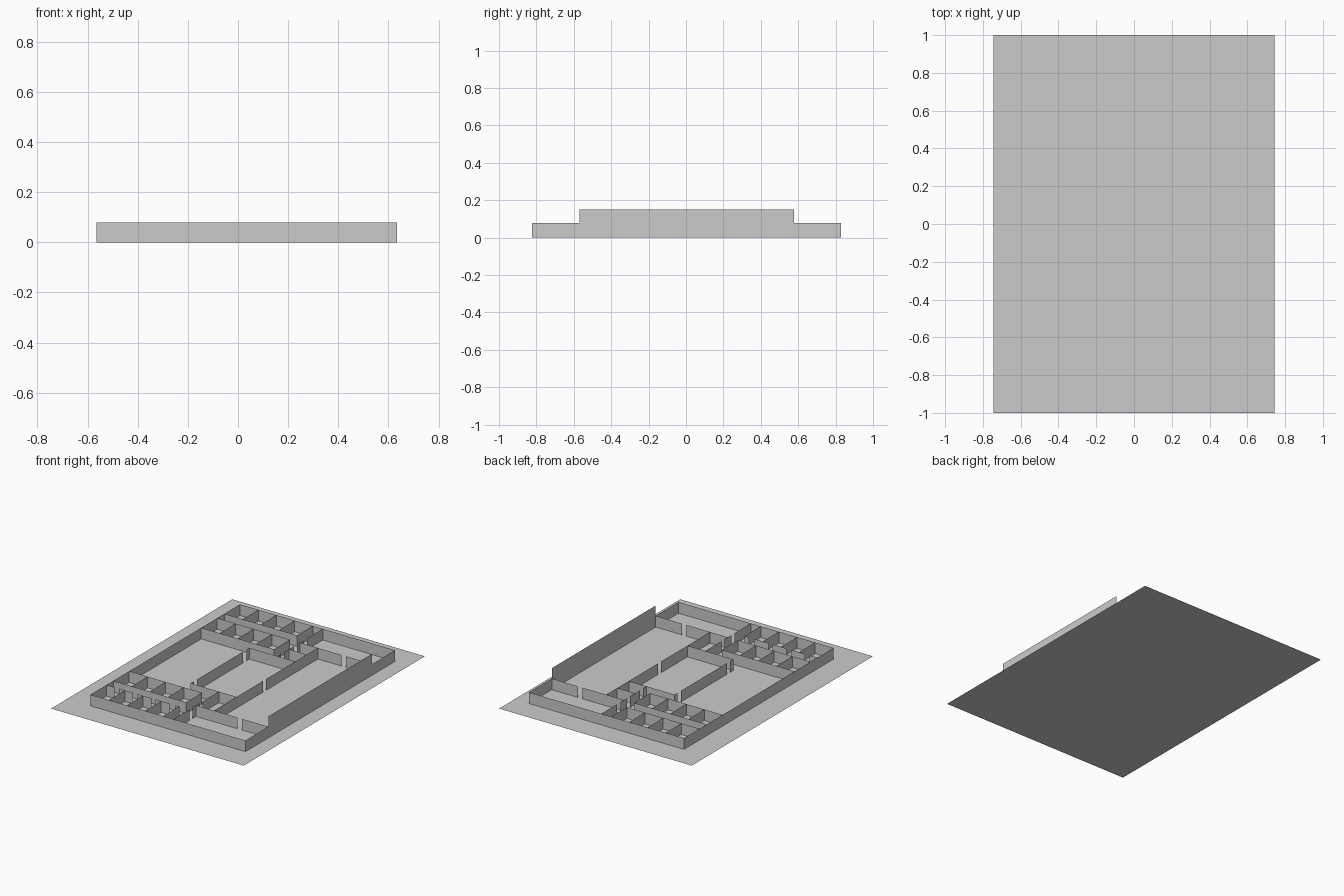
import bpy, bmesh

if "Cube" in bpy.data.objects:
    bpy.data.objects.remove(bpy.data.objects["Cube"])

H, TALL = 0.078, 0.15
W, E, S, N = -0.565, 0.634, -0.823, 0.829      # outer shell
CORR_W, CORR_E, HALL = -0.002, 0.075, 0.213    # corridor sides, hall wall
HALL_N, HALL_S = 0.577, -0.57


def make(name, quads):
    """One object from a list of four-corner sheets."""
    bm = bmesh.new()
    for q in quads:
        bm.faces.new([bm.verts.new(p) for p in q])
    bmesh.ops.remove_doubles(bm, verts=bm.verts, dist=1e-5)
    me = bpy.data.meshes.new(name)
    bm.to_mesh(me)
    bm.free()
    ob = bpy.data.objects.new(name, me)
    bpy.context.collection.objects.link(ob)
    return ob


def wall(a, b, h=H):
    """Thin upright sheet between two plan points."""
    return [(*a, 0), (*b, 0), (*b, h), (*a, h)]


def along_x(y, spans, h=H):
    return [wall((a, y), (b, y), h) for a, b in spans]


def along_y(x, spans, h=H):
    return [wall((x, a), (x, b), h) for a, b in spans]


# Site slab
make("floor_slab", [[(-0.745, -1, 0), (0.745, -1, 0), (0.745, 1, 0), (-0.745, 1, 0)]])

# Outer shell, with the raised middle part on the right side
make("outer_walls", along_x(S, [(W, E)]) + along_x(N, [(W, E)]) + along_y(W, [(S, N)])
     + along_y(E, [(S, HALL_S), (HALL_N, N)]))
make("tall_side_wall", along_y(E, [(HALL_S, HALL_N)], TALL))

# Four rows of small rooms: (south, north, openings in south wall, which walls to draw)
full = [(W, CORR_W)]
doors = [(W, -0.502), (-0.47, -0.359), (-0.327, -0.217), (-0.185, -0.073), (-0.037, CORR_W)]
rows = [
    ("room_row_front_outer", S, -0.645, [(-0.645, doors)]),
    ("room_row_front_inner", HALL_S, -0.394, [(HALL_S, full), (-0.394, full)]),
    ("room_row_back_inner", 0.401, HALL_N, [(0.401, full), (HALL_N, full)]),
    ("room_row_back_outer", 0.656, N, [(0.656, full)]),
]
for name, y0, y1, long_walls in rows:
    quads = []
    for y, spans in long_walls:
        quads += along_x(y, spans)
    for x in (-0.423, -0.283, -0.142, CORR_W):
        quads += along_y(x, [(y0, y1)])
    make(name, quads)

# Corridor walls with door gaps
make("corridor_wall_back", along_y(CORR_E, [(0.328, 0.365), (0.40, 0.512), (0.546, 0.615), (0.655, N)]))
make("corridor_wall_front", along_y(CORR_E, [(S, -0.645), (-0.61, -0.535), (-0.498, -0.319)]))

# Large hall on the right and the closet next to it
make("hall_end_walls", [q for y in (HALL_S, HALL_N)
                        for q in along_x(y, [(CORR_E, 0.396), (0.43, E)])])
make("hall_inner_wall", along_y(HALL, [(HALL_S, -0.03), (0.005, HALL_N)]))
make("closet_divider", along_x(0.455, [(CORR_E, HALL)]))

# Central room
make("central_room_walls", along_x(0.328, [(-0.142, HALL)]) + along_x(-0.319, [(-0.142, HALL)])
     + along_y(-0.142, [(-0.319, -0.283), (-0.248, 0.26), (0.295, 0.328)]))
